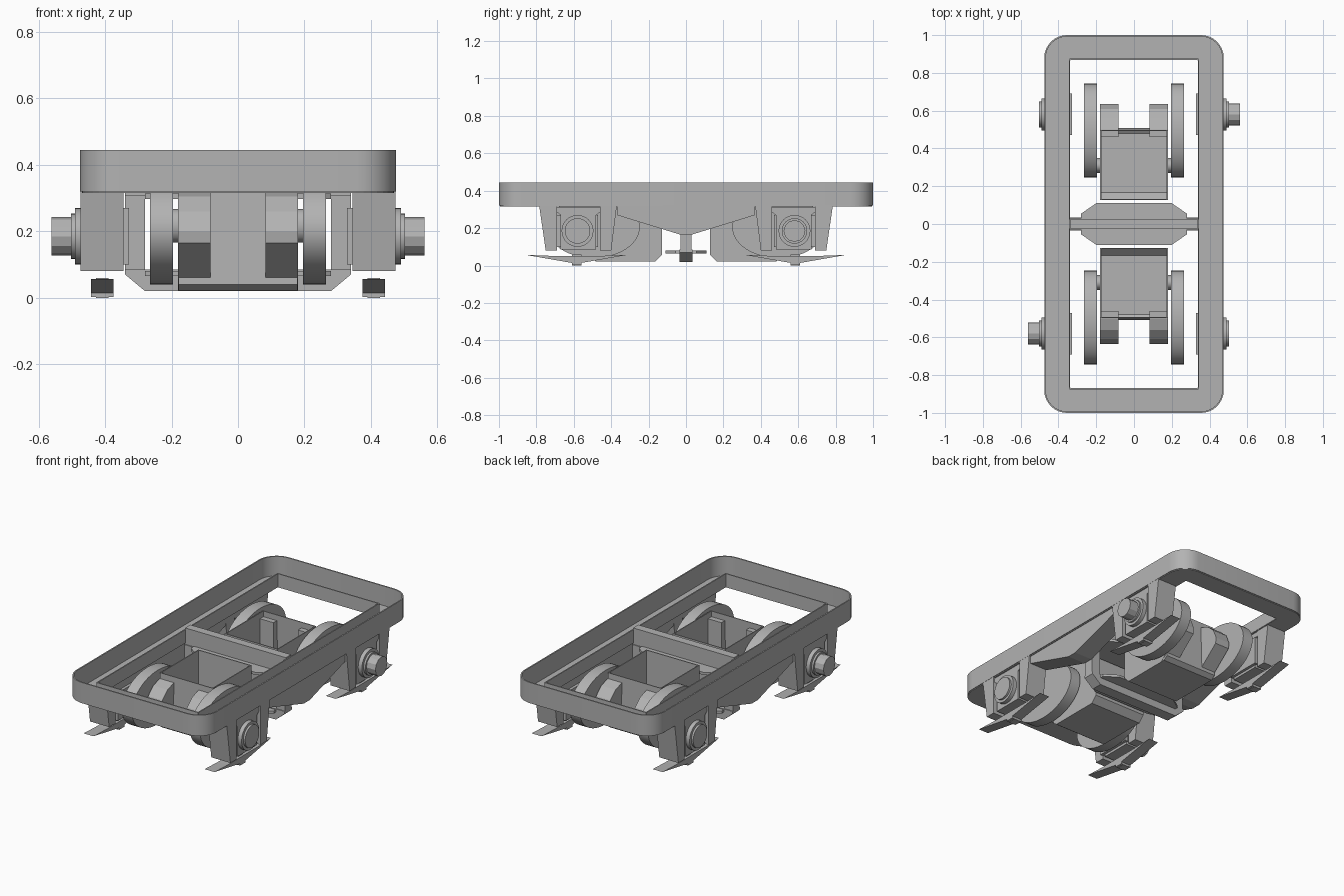
import bpy, bmesh, math

cube = bpy.data.objects.get("Cube")
if cube:
    bpy.data.objects.remove(cube, do_unlink=True)

steel = bpy.data.materials.new("grey_steel")
steel.use_nodes = True
GREY = (0.45, 0.45, 0.45, 1)
steel.diffuse_color = GREY
for node in steel.node_tree.nodes:
    if node.type == 'BSDF_PRINCIPLED':
        node.inputs["Base Color"].default_value = GREY
        node.inputs["Roughness"].default_value = 0.7


def finish(name, bm, smooth=False):
    bmesh.ops.recalc_face_normals(bm, faces=bm.faces)
    mesh = bpy.data.meshes.new(name)
    bm.to_mesh(mesh)
    bm.free()
    mesh.materials.append(steel)
    obj = bpy.data.objects.new(name, mesh)
    bpy.context.collection.objects.link(obj)
    if smooth:
        bpy.ops.object.select_all(action='DESELECT')
        obj.select_set(True)
        bpy.context.view_layer.objects.active = obj
        bpy.ops.object.shade_smooth_by_angle(angle=math.radians(35))
    return obj


def prism(name, profile, low, high, axis='x', smooth=False):
    """Extrude a closed profile along x (y,z points), y (x,z) or z (x,y)."""
    place = {'x': lambda a, b, d: (d, a, b),
             'y': lambda a, b, d: (a, d, b),
             'z': lambda a, b, d: (a, b, d)}[axis]
    bm = bmesh.new()
    ends = [[bm.verts.new(place(a, b, d)) for a, b in profile] for d in (low, high)]
    for end in ends:
        bm.faces.new(end)
    n = len(profile)
    for i in range(n):
        j = (i + 1) % n
        bm.faces.new((ends[0][i], ends[0][j], ends[1][j], ends[1][i]))
    return finish(name, bm, smooth)


def box(name, x, y, z):
    return prism(name, [(y[0], z[0]), (y[1], z[0]), (y[1], z[1]), (y[0], z[1])], *x)


def ellipse(cy, cz, ry, rz, n=32):
    return [(cy + ry * math.cos(math.tau * i / n), cz + rz * math.sin(math.tau * i / n))
            for i in range(n)]


def rounded(hx, hy, r, n=8):
    pts = []
    for k, (sx, sy) in enumerate([(1, 1), (-1, 1), (-1, -1), (1, -1)]):
        for i in range(n + 1):
            a = math.pi / 2 * (k + i / n)
            pts.append((sx * (hx - r) + r * math.cos(a), sy * (hy - r) + r * math.sin(a)))
    return pts


def ring(name, outer, inner, z0, z1, smooth=False):
    """Closed band between two matching outlines."""
    bm = bmesh.new()
    loops = [[bm.verts.new((x, y, z)) for x, y in pts]
             for pts, z in ((outer, z0), (outer, z1), (inner, z1), (inner, z0))]
    n = len(outer)
    for k in range(4):
        a, b = loops[k], loops[(k + 1) % 4]
        for i in range(n):
            j = (i + 1) % n
            bm.faces.new((a[i], a[j], b[j], b[i]))
    return finish(name, bm, smooth)


def shell(name, path, half):
    """Open-topped case: folded strip along x with two side cheeks."""
    bm = bmesh.new()
    sides = [[bm.verts.new((x, y, z)) for y, z in path] for x in (-half, half)]
    for i in range(len(path) - 1):
        bm.faces.new((sides[0][i], sides[0][i + 1], sides[1][i + 1], sides[1][i]))
    for side in sides:
        bm.faces.new(side)
    obj = finish(name, bm)
    mod = obj.modifiers.new("thickness", 'SOLIDIFY')
    mod.thickness = 0.008
    mod.offset = 0
    return obj


# Channel-shaped outer frame
ring("frame_outer_wall", rounded(0.475, 1, 0.12), rounded(0.467, 0.992, 0.112), 0.32, 0.445, True)
ring("frame_floor", rounded(0.47, 0.995, 0.115), rounded(0.34, 0.87, 0.003), 0.316, 0.326)
ring("frame_inner_wall", rounded(0.345, 0.875, 0.004), rounded(0.338, 0.868, 0.003), 0.318, 0.4)

# Central cross member
box("transom_top_beam", (-0.34, 0.34), (-0.025, 0.025), (0.3, 0.41))
prism("transom_bottom_beam",
      [(-0.28, 0.02), (0.28, 0.02), (0.34, 0.07), (0.34, 0.085), (-0.34, 0.085), (-0.34, 0.07)],
      -0.035, 0.035, 'y')
octagon = [(0.28, 0.055), (0.2, 0.11), (-0.2, 0.11), (-0.28, 0.055),
           (-0.28, -0.055), (-0.2, -0.11), (0.2, -0.11), (0.28, -0.055)]
prism("transom_lower_flange", octagon, 0.065, 0.08, 'z')
prism("transom_upper_flange", octagon, 0.298, 0.314, 'z')

# Side parts
for sx, side in ((1, "left"), (-1, "right")):
    def span(a, b):
        return sorted((sx * a, sx * b))

    box(side + "_transom_post", span(0.28, 0.34), (-0.03, 0.03), (0.08, 0.31))
    prism(side + "_fishbelly_sill",
          [(-0.37, 0.32), (-0.37, 0.27), (-0.03, 0.165), (0.03, 0.165), (0.37, 0.27), (0.37, 0.32)],
          *span(0.345, 0.465))

    for sy, end in ((1, "back"), (-1, "front")):
        label = side + "_" + end

        def at(points):
            return [(sy * y, z) for y, z in points]

        # Pedestal legs and axle box
        prism(label + "_outer_leg",
              at([(0.69, 0.08), (0.75, 0.08), (0.785, 0.32), (0.69, 0.32)]), *span(0.345, 0.474))
        prism(label + "_inner_leg",
              at([(0.46, 0.08), (0.4, 0.08), (0.37, 0.32), (0.46, 0.32)]), *span(0.345, 0.474))
        prism(label + "_axle_box",
              at([(0.48, 0.085), (0.67, 0.085), (0.67, 0.27), (0.69, 0.285), (0.69, 0.312),
                  (0.46, 0.312), (0.46, 0.285), (0.48, 0.27)]), *span(0.345, 0.465))
        box(label + "_box_liner", span(0.328, 0.348), sorted((sy * 0.47, sy * 0.69)), (0.1, 0.27))
        axle = sy * 0.58
        prism(label + "_bearing_flange", ellipse(axle, 0.185, 0.085, 0.085),
              *span(0.46, 0.49), smooth=True)
        long_cap = sx * sy > 0
        prism(label + "_bearing_collar", ellipse(axle, 0.185, 0.068, 0.068),
              *span(0.48, 0.502), smooth=True)
        if long_cap:
            prism(label + "_bearing_cap", ellipse(axle, 0.185, 0.058, 0.058, 12),
                  *span(0.49, 0.562))

        # Leaf spring below the box
        prism(label + "_leaf_spring",
              at([(0.312, 0.057), (0.44, 0.052), (0.73, 0.052), (0.858, 0.057), (0.72, 0.033),
                  (0.61, 0.014), (0.61, 0.002), (0.56, 0.002), (0.56, 0.014), (0.45, 0.033)]),
              *span(0.375, 0.442))
        box(label + "_spring_buckle", span(0.39, 0.427), sorted((sy * 0.56, sy * 0.61)), (0, 0.06))

        # Wheel and hub
        prism(label + "_wheel", ellipse(sy * 0.495, 0.205, 0.248, 0.165, 48),
              *span(0.196, 0.265), smooth=True)
        prism(label + "_wheel_hub", ellipse(sy * 0.31, 0.217, 0.04, 0.05, 16),
              *span(0.175, 0.2), smooth=True)

        # Motor nose beside the wheel
        prism(label + "_motor_nose",
              at([(0.46, 0.022), (0.63, 0.165), (0.635, 0.2), (0.61, 0.26),
                  (0.56, 0.305), (0.5, 0.325), (0.46, 0.325)]), *span(0.083, 0.18))

# Open-topped motor cases
for sy, end in ((1, "back"), (-1, "front")):
    path = [(0.13, 0.36), (0.13, 0.06), (0.165, 0.024), (0.48, 0.024), (0.505, 0.042), (0.495, 0.36)]
    shell(end + "_motor_case", [(sy * y, z) for y, z in path], 0.176)
